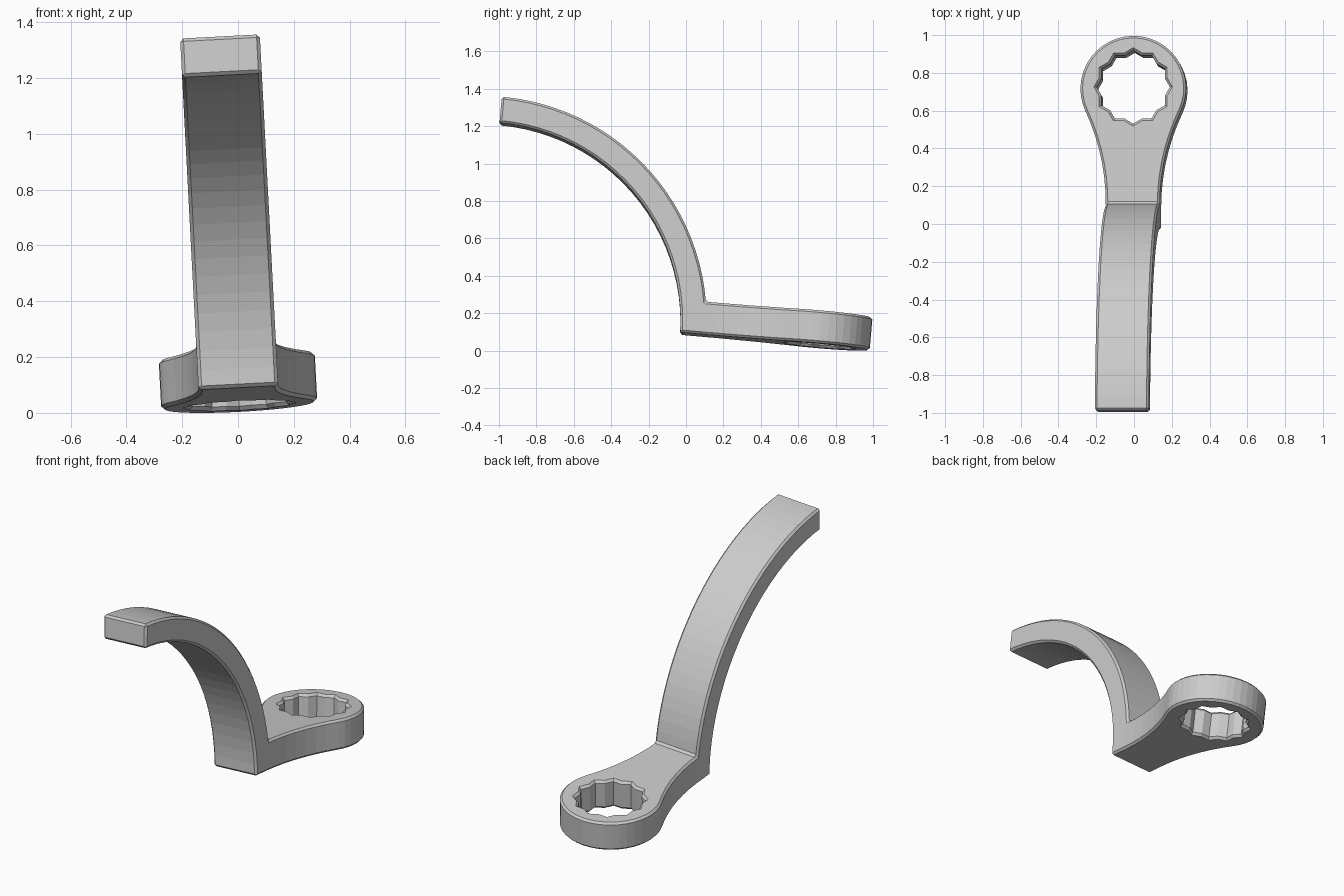
import bpy, bmesh, math
from mathutils import Matrix, Vector

if "Cube" in bpy.data.objects:
    bpy.data.objects.remove(bpy.data.objects["Cube"])

W, T = 0.143, 0.175                  # half width of handle, plate thickness
RING_R, RING_Y = 0.28, 0.737         # ring head
R_IN, R_OUT, CY, CZ = 1.06, 1.20, -1.06, -0.027   # handle arc
CHAMFER = 0.012

steel = bpy.data.materials.new("light_grey_steel")
steel.diffuse_color = (0.6, 0.6, 0.6, 1)
steel.use_nodes = True
steel.node_tree.nodes["Principled BSDF"].inputs["Base Color"].default_value = steel.diffuse_color


def make_object(name, bm):
    bmesh.ops.recalc_face_normals(bm, faces=bm.faces[:])
    me = bpy.data.meshes.new(name)
    bm.to_mesh(me)
    bm.free()
    me.materials.append(steel)
    ob = bpy.data.objects.new(name, me)
    bpy.context.collection.objects.link(ob)
    return ob


def arc(cx, cy, r, a0, a1, n):
    return [(cx + r * math.cos(a0 + (a1 - a0) * i / n),
             cy + r * math.sin(a0 + (a1 - a0) * i / n)) for i in range(n + 1)]


bm = bmesh.new()

# Curved handle: quads between an inner and an outer arc, extruded across x
N = 24
inner = arc(CY, CZ, R_IN, math.asin(-CZ / R_IN), math.pi / 2, N)
outer = arc(CY, CZ, R_OUT, math.asin((T - CZ) / R_OUT), math.pi / 2, N)
seam = outer[0][0]
sides = []
for x in (-W, W):
    vi = [bm.verts.new((x, y, z)) for y, z in inner]
    vo = [bm.verts.new((x, y, z)) for y, z in outer]
    corner = bm.verts.new((x, seam, 0))
    bm.faces.new((vi[0], corner, vo[0]))
    for i in range(N):
        bm.faces.new((vi[i], vo[i], vo[i + 1], vi[i + 1]))
    sides.append((vi, vo, corner))
(vi0, vo0, c0), (vi1, vo1, c1) = sides
for a, b in ((vi0, vi1), (vo0, vo1)):
    for i in range(N):
        bm.faces.new((a[i], a[i + 1], b[i + 1], b[i]))
bm.faces.new((vi0[N], vo0[N], vo1[N], vi1[N]))
bm.faces.new((vi0[0], c0, c1, vi1[0]))

# Ring head with concave neck, left open where it meets the handle
dy = RING_Y - seam
neck_r = (W * W + dy * dy - RING_R ** 2) / (2 * (RING_R - W))
phi = math.atan2(dy, W + neck_r)
neck = arc(W + neck_r, seam, neck_r, math.pi, math.pi - phi, 7)
ring = arc(0, RING_Y, RING_R, -phi, math.pi + phi, 26)
outline = neck[:-1] + ring + [(-x, y) for x, y in reversed(neck[:-1])]
low = [bm.verts.new((x, y, 0)) for x, y in outline]
high = [bm.verts.new((x, y, T)) for x, y in outline]
bm.faces.new(low)
bm.faces.new(high)
for i in range(len(outline) - 1):
    bm.faces.new((low[i], low[i + 1], high[i + 1], high[i]))

# Weld both parts and chamfer the sharp edges
bmesh.ops.remove_doubles(bm, verts=bm.verts[:], dist=0.0005)
bmesh.ops.recalc_face_normals(bm, faces=bm.faces[:])
sharp = [e for e in bm.edges
         if len(e.link_faces) == 2 and e.calc_face_angle(0) > math.radians(40)]
bmesh.ops.bevel(bm, geom=sharp, offset=CHAMFER, offset_type='OFFSET',
                segments=1, profile=0.5, affect='EDGES', clamp_overlap=True)
wrench = make_object("wrench_body", bm)

# Twelve-point hole cutter, flared at both ends
bm = bmesh.new()
HOLE_R, HOLE_Y = 0.194, RING_Y + 0.008
NOTCH = math.cos(math.pi / 6) / math.cos(math.pi / 12)
loops = []
for z, grow in ((-0.02, 0.034), (0.014, 0), (T - 0.014, 0), (T + 0.02, 0.034)):
    loop = []
    for k in range(24):
        r = (HOLE_R + grow) * (NOTCH if k % 2 else 1)
        a = math.pi * k / 12
        loop.append(bm.verts.new((r * math.cos(a), HOLE_Y + r * math.sin(a), z)))
    loops.append(loop)
for a, b in zip(loops, loops[1:]):
    for k in range(24):
        j = (k + 1) % 24
        bm.faces.new((a[k], a[j], b[j], b[k]))
bm.faces.new(loops[0])
bm.faces.new(loops[-1])
cutter = make_object("hole_cutter", bm)
cutter.hide_render = True
cutter.display_type = 'WIRE'

# Slight tilt and roll, then centre and rest on the ground
tilt = Matrix.Rotation(math.radians(-3), 4, 'Y') @ Matrix.Rotation(math.radians(-5), 4, 'X')
pts = [tilt @ v.co for v in wrench.data.vertices]
lo = [min(p[i] for p in pts) for i in range(3)]
hi = [max(p[i] for p in pts) for i in range(3)]
shift = Vector((-(lo[0] + hi[0]) / 2, -(lo[1] + hi[1]) / 2, -lo[2]))
placed = Matrix.Translation(shift) @ tilt
wrench.data.transform(placed)
cutter.data.transform(placed)

# Cut the hole, keep the result and remove the cutter
mod = wrench.modifiers.new("twelve_point_hole", 'BOOLEAN')
mod.operation = 'DIFFERENCE'
mod.solver = 'EXACT'
mod.object = cutter
bpy.context.view_layer.objects.active = wrench
wrench.select_set(True)
bpy.ops.object.modifier_apply(modifier=mod.name)
bpy.data.objects.remove(cutter)
